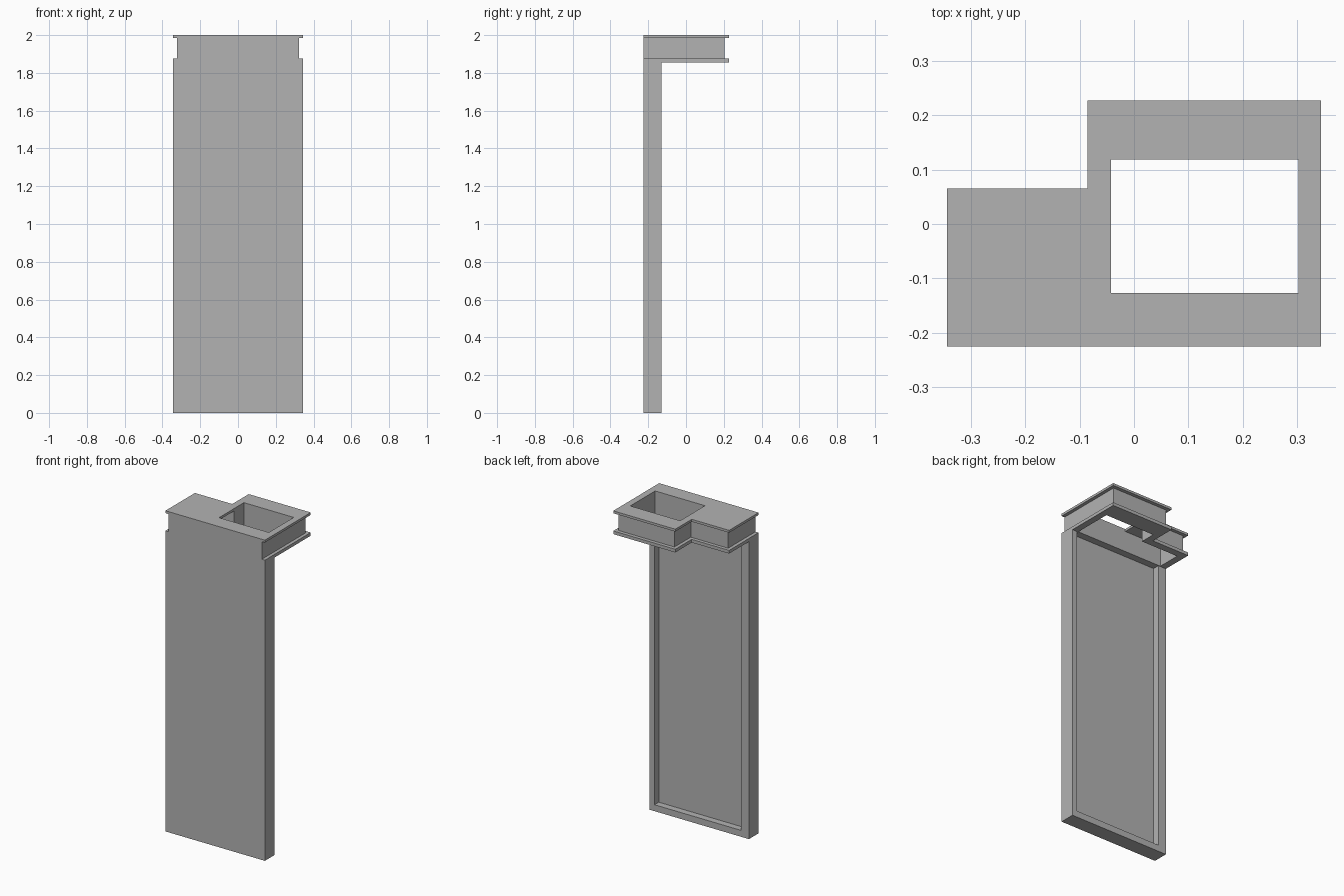
import bpy
import bmesh

cube = bpy.data.objects.get("Cube")
if cube:
    bpy.data.objects.remove(cube, do_unlink=True)

grey = bpy.data.materials.new("plain grey")
grey.use_nodes = True
colour = (0.45, 0.45, 0.45, 1)
grey.diffuse_color = colour
grey.node_tree.nodes["Principled BSDF"].inputs["Base Color"].default_value = colour


def prism(name, loops, z0, z1):
    """Extrude an outline, with optional hole outlines, from z0 up to z1."""
    bm = bmesh.new()
    edges = []
    for loop in loops:
        verts = [bm.verts.new((x, y, z0)) for x, y in loop]
        edges += [bm.edges.new((verts[i - 1], verts[i])) for i in range(len(verts))]
    bmesh.ops.triangle_fill(bm, use_beauty=True, use_dissolve=False, edges=edges)
    out = bmesh.ops.extrude_face_region(bm, geom=bm.faces[:])
    for v in out["geom"]:
        if isinstance(v, bmesh.types.BMVert):
            v.co.z = z1
    bmesh.ops.recalc_face_normals(bm, faces=bm.faces[:])
    mesh = bpy.data.meshes.new(name)
    bm.to_mesh(mesh)
    bm.free()
    mesh.materials.append(grey)
    obj = bpy.data.objects.new(name, mesh)
    bpy.context.collection.objects.link(obj)
    return obj


def rect(x0, x1, y0, y1):
    return [(x0, y0), (x1, y0), (x1, y1), (x0, y1)]


def ell(x0, x1, y0, y1, step_x, step_y):
    """Rectangle with its back right corner notched out."""
    return [(x0, y0), (x1, y0), (x1, y1), (step_x, y1), (step_x, step_y), (x0, step_y)]


W, FRONT, BACK = 0.343, -0.225, 0.227
SLAB_BACK, PANEL = -0.13, -0.172
CAP_Z, BODY_Z, PLATE_Z, TOP = 1.855, 1.875, 1.985, 2.0

# Tall slab: solid sill, then a shallow tray section open at the back
prism("slab_sill", [rect(-W, W, FRONT, SLAB_BACK)], 0, 0.04)
tray = [(-W, FRONT), (W, FRONT), (W, SLAB_BACK), (0.308, SLAB_BACK),
        (0.308, PANEL), (-0.288, PANEL), (-0.288, SLAB_BACK), (-W, SLAB_BACK)]
prism("slab_panel", [tray], 0.04, CAP_Z)

# Hollow cap: lower flange, recessed walls and top plate with an opening
outline = ell(-W, W, FRONT, BACK, -0.085, 0.065)
walls = ell(-0.322, 0.322, FRONT, 0.205, -0.064, 0.044)
cavity = ell(-0.30, 0.302, -0.127, 0.118, -0.042, 0.02)
prism("cap_lower_flange", [outline, cavity], CAP_Z, BODY_Z)
prism("cap_walls", [walls, cavity], BODY_Z, PLATE_Z)
prism("cap_top_plate", [outline, rect(-0.042, 0.302, -0.127, 0.118)], PLATE_Z, TOP)
